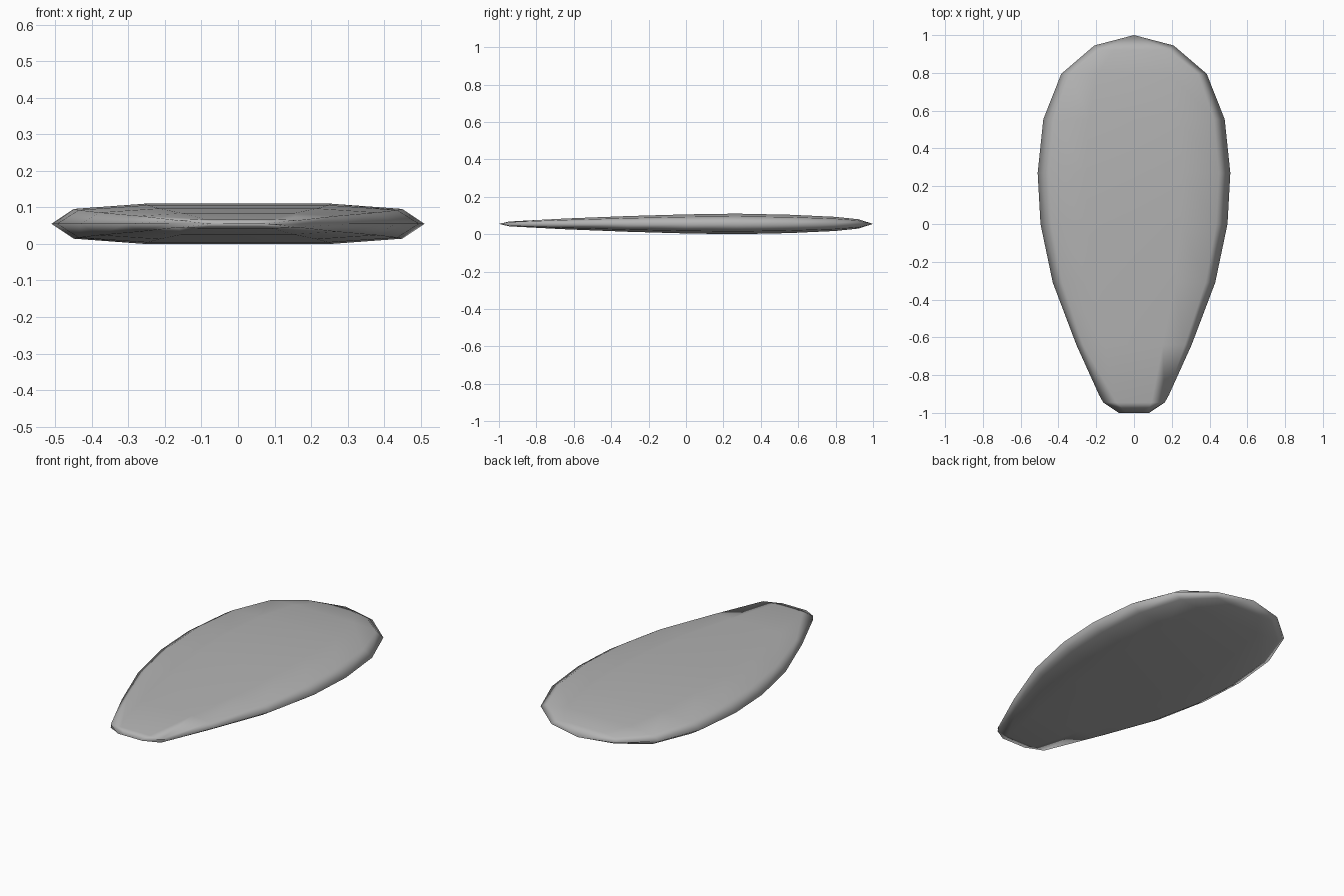
import bpy, bmesh

if "Cube" in bpy.data.objects:
    bpy.data.objects.remove(bpy.data.objects["Cube"])

# stations along the length: y, half width, half thickness, y shift of the inner points
STATIONS = [(-1.0, 0.08, 0.0, 0), (-0.905, 0.185, 0.013, -0.04), (-0.64, 0.305, 0.029, 0),
            (-0.31, 0.43, 0.042, 0), (0.0, 0.495, 0.051, 0), (0.27, 0.51, 0.055, 0),
            (0.555, 0.48, 0.049, 0), (0.795, 0.385, 0.038, 0), (0.945, 0.21, 0.025, -0.024),
            (1.0, 0.0, 0.0, 0)]
# half cross-section from rim to centre: width factor, thickness factor
SECTION = [(1.0, 0.0), (0.88, 0.74), (0.5, 1.0)]
MID = 0.055


def section_ring():
    top = SECTION + [(-x, z) for x, z in reversed(SECTION)]
    return top + [(x, -z) for x, z in reversed(top[1:-1])]


# lens-like board, lofted through the stations
bm = bmesh.new()
rings = []
for y, w, h, shift in STATIONS:
    rings.append([bm.verts.new((w * fx, y + (shift if fz else 0), MID + h * fz))
                  for fx, fz in section_ring()])
n = len(rings[0])
for a, b in zip(rings, rings[1:]):
    for i in range(n):
        j = (i + 1) % n
        bm.faces.new((a[i], a[j], b[j], b[i]))
# close the blunt end and the tip into single edges and points
bmesh.ops.remove_doubles(bm, verts=bm.verts, dist=0.0005)
bmesh.ops.recalc_face_normals(bm, faces=bm.faces)
# fully smooth, the rim included
for f in bm.faces:
    f.smooth = True

mesh = bpy.data.meshes.new("tapered_board")
bm.to_mesh(mesh)
bm.free()
board = bpy.data.objects.new("tapered_board", mesh)
bpy.context.collection.objects.link(board)

# dark grey surface
grey = bpy.data.materials.new("dark_grey")
grey.diffuse_color = (0.45, 0.45, 0.45, 1)
grey.use_nodes = True
grey.node_tree.nodes["Principled BSDF"].inputs["Base Color"].default_value = grey.diffuse_color
mesh.materials.append(grey)
